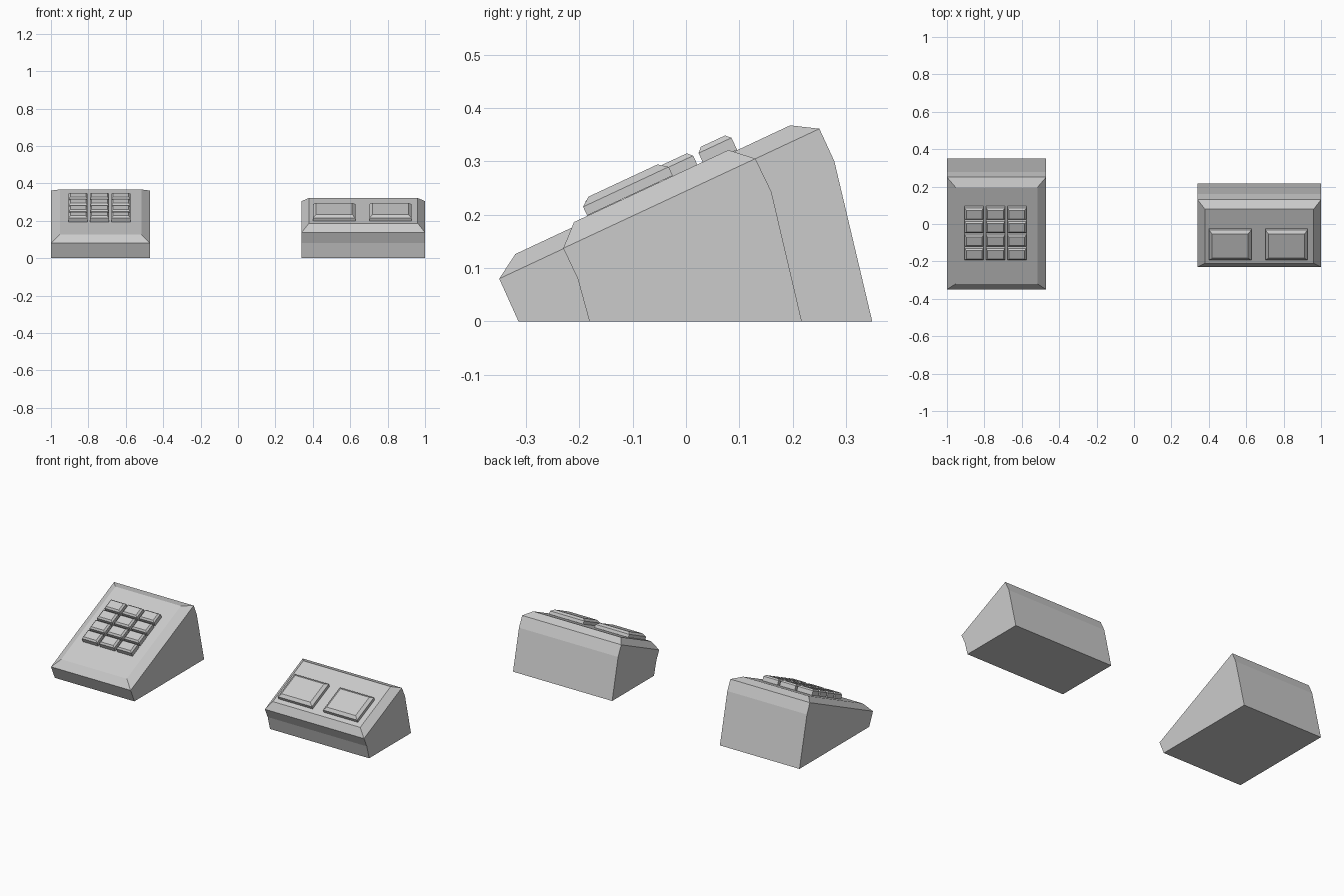
import bpy, bmesh, math
from mathutils import Matrix, Vector

if "Cube" in bpy.data.objects:
    bpy.data.objects.remove(bpy.data.objects["Cube"])

TILT = math.atan(0.467)


def finish(bm, name):
    mesh = bpy.data.meshes.new(name)
    bm.to_mesh(mesh)
    bm.free()
    obj = bpy.data.objects.new(name, mesh)
    bpy.context.collection.objects.link(obj)
    return obj


def wedge(name, x0, x1, profile, top_edge, inset, raise_by):
    """Extrude a side profile (y, z) along x, then raise a bevelled panel."""
    bm = bmesh.new()
    a = [bm.verts.new((x0, y, z)) for y, z in profile]
    b = [bm.verts.new((x1, y, z)) for y, z in profile]
    bm.faces.new(a)
    bm.faces.new(b[::-1])
    n = len(profile)
    sides = [bm.faces.new((a[i], b[i], b[(i + 1) % n], a[(i + 1) % n]))
             for i in range(n)]
    bmesh.ops.recalc_face_normals(bm, faces=bm.faces[:])
    bmesh.ops.inset_region(bm, faces=[sides[top_edge]], thickness=inset,
                           depth=raise_by, use_even_offset=True)
    return finish(bm, name)


def button(name, x, y, z, width, length, height, inset, cap):
    """Tilted block with a chamfered top, standing on the sloped panel."""
    bm = bmesh.new()
    bmesh.ops.create_cube(bm, size=1)
    bmesh.ops.translate(bm, verts=bm.verts, vec=(0, 0, 0.5))
    bmesh.ops.scale(bm, verts=bm.verts, vec=(width, length, height))
    bm.normal_update()
    top = max(bm.faces, key=lambda f: f.calc_center_median().z)
    bmesh.ops.inset_region(bm, faces=[top], thickness=inset, depth=cap,
                           use_even_offset=True)
    obj = finish(bm, name)
    obj.matrix_world = Matrix.Translation(Vector((x, y, z))) @ Matrix.Rotation(TILT, 4, 'X')
    return obj


# Keypad console (left)
wedge("keypad_body", -1.0, -0.47,
      [(-0.314, 0), (-0.35, 0.08), (0.25, 0.361), (0.278, 0.30), (0.349, 0)],
      1, 0.047, 0.029)
for row in range(4):
    for col in range(3):
        dy = row * 0.0718
        button(f"key_{row}_{col}", -0.855 + col * 0.1145, 0.065 - dy,
               0.3070 - dy * 0.467, 0.101, 0.068, 0.025, 0.009, 0.009)

# Two-button console (right)
wedge("two_button_body", 0.34, 1.0,
      [(-0.181, 0), (-0.203, 0.08), (-0.23, 0.137), (0.13, 0.305),
       (0.16, 0.243), (0.217, 0)],
      2, 0.039, 0.036)
for side, x in (("left", 0.514), ("right", 0.815)):
    button(f"{side}_button", x, -0.105, 0.2358, 0.226, 0.177, 0.018, 0.017, 0.013)
